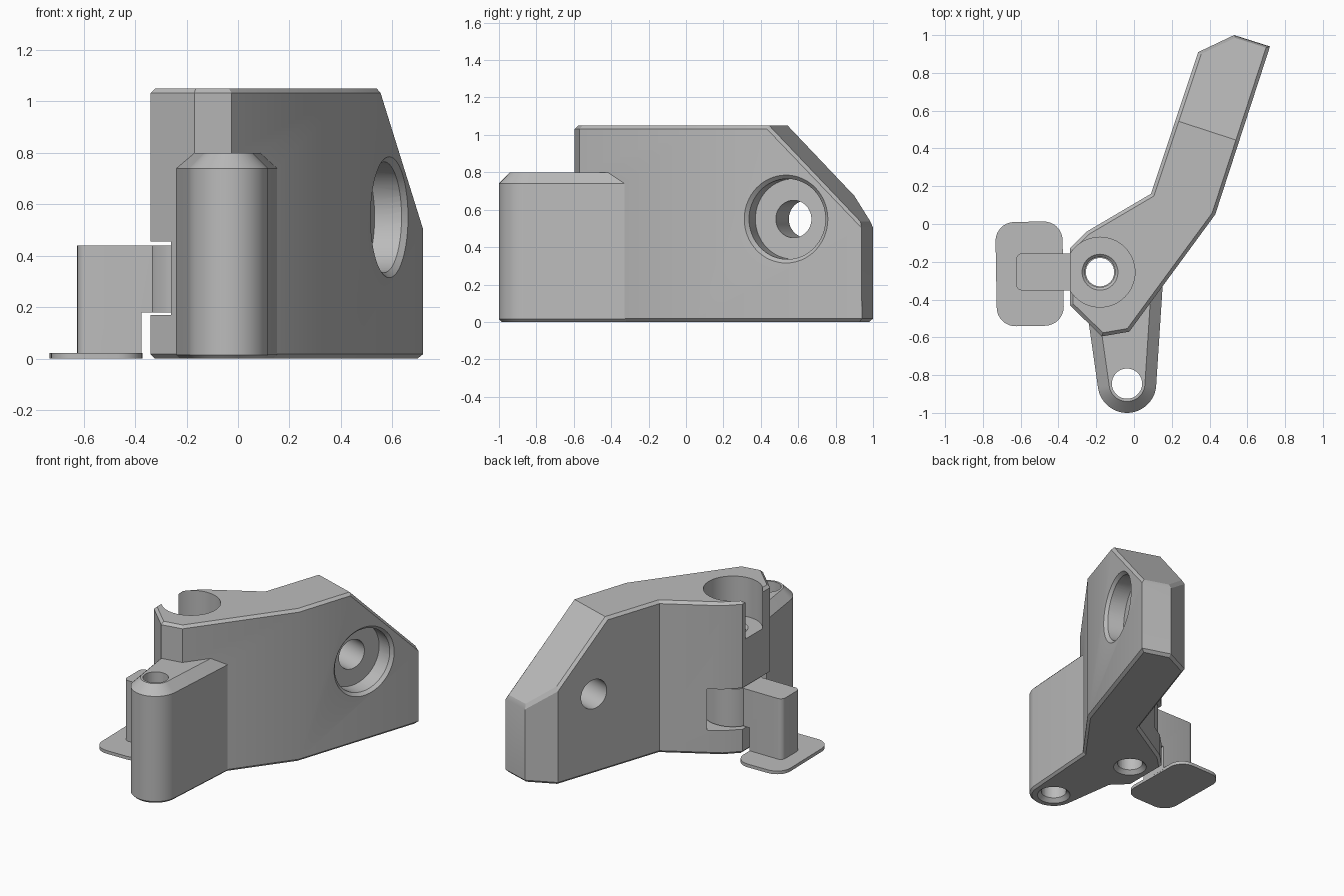
import bpy, bmesh, math
from mathutils import Matrix, Vector

if "Cube" in bpy.data.objects:
    bpy.data.objects.remove(bpy.data.objects["Cube"], do_unlink=True)

grey = bpy.data.materials.new("plain_grey")
grey.use_nodes = True
grey.diffuse_color = (0.5, 0.5, 0.5, 1)
grey.node_tree.nodes["Principled BSDF"].inputs["Base Color"].default_value = (0.5, 0.5, 0.5, 1)


def make(name, bm):
    bmesh.ops.recalc_face_normals(bm, faces=bm.faces)
    mesh = bpy.data.meshes.new(name)
    bm.to_mesh(mesh)
    bm.free()
    mesh.materials.append(grey)
    ob = bpy.data.objects.new(name, mesh)
    bpy.context.collection.objects.link(ob)
    return ob


def prism(outline, depth):
    """Extrude a closed 3D outline along a vector."""
    bm = bmesh.new()
    face = bm.faces.new([bm.verts.new(p) for p in outline])
    new = bmesh.ops.extrude_face_region(bm, geom=[face], use_keep_orig=True)["geom"]
    bmesh.ops.translate(bm, vec=depth, verts=[v for v in new if isinstance(v, bmesh.types.BMVert)])
    bmesh.ops.recalc_face_normals(bm, faces=bm.faces)
    return bm


def bevel(bm, test, size, segments=1):
    edges = [e for e in bm.edges if test(e)]
    bmesh.ops.bevel(bm, geom=edges, offset=size, segments=segments, profile=0.5,
                    affect='EDGES', clamp_overlap=True)


def cone(name, start, axis, length, r1, r2=None):
    """Cylinder or cone from a start point along an axis."""
    axis = Vector(axis).normalized()
    bm = bmesh.new()
    place = Matrix.Translation(Vector(start) + axis * length / 2) @ \
        axis.to_track_quat('Z', 'Y').to_matrix().to_4x4()
    bmesh.ops.create_cone(bm, cap_ends=True, segments=64, radius1=r1,
                          radius2=r1 if r2 is None else r2, depth=length, matrix=place)
    return make(name, bm)


def combine(ob, other, operation):
    mod = ob.modifiers.new("join", 'BOOLEAN')
    mod.object, mod.operation, mod.solver = other, operation, 'EXACT'
    bpy.context.view_layer.objects.active = ob
    bpy.ops.object.modifier_apply(modifier=mod.name)
    bpy.data.objects.remove(other, do_unlink=True)


def is_vertical(e):
    d = (e.verts[0].co - e.verts[1].co).normalized()
    return abs(d.z) > 0.99


def cap_edge(e):
    """Edges between a wall and a top, sloped or bottom face."""
    return sum(abs(f.normal.z) > 0.5 for f in e.link_faces) == 1


# Bent body with its back end cut down at 45 degrees
arm = Vector((0.31, 0.95, 0)).normalized()
side = Vector((0.95, -0.31, 0)).normalized()
outline = [(0.53, 1.0), (0.34, 0.91), (0.09, 0.16), (-0.25, -0.04), (-0.34, -0.13),
           (-0.34, -0.43), (-0.17, -0.595), (-0.025, -0.57), (0.43, 0.05), (0.72, 0.94)]
bm = prism([(x, y, 0) for x, y in outline], (0, 0, 1.05))
cut = bmesh.ops.bisect_plane(bm, geom=bm.verts[:] + bm.edges[:] + bm.faces[:],
                             plane_co=arm * 0.59 + Vector((0, 0, 1.05)),
                             plane_no=arm + Vector((0, 0, 1)), clear_outer=True)
bmesh.ops.contextual_create(bm, geom=[e for e in cut["geom_cut"] if isinstance(e, bmesh.types.BMEdge)])
bmesh.ops.recalc_face_normals(bm, faces=bm.faces)
bevel(bm, cap_edge, 0.018)
body = make("body", bm)

# Rounded front lug with a wide top chamfer
lug = [(0.16, -0.2), (-0.25, -0.45)]
for i in range(25):
    a = math.radians(187 + i * 166 / 24)
    lug.append((-0.037 + 0.155 * math.cos(a), -0.845 + 0.155 * math.sin(a)))
bm = prism([(x, y, 0) for x, y in lug], (0, 0, 0.8))
bevel(bm, lambda e: all(v.co.z > 0.79 for v in e.verts), 0.06)
bevel(bm, lambda e: all(v.co.z < 0.01 for v in e.verts), 0.015)
combine(body, make("lug", bm), 'UNION')

# Pivot well, hinge pocket and vertical holes
up = (0, 0, 1)
px, py = -0.18, -0.255
lx, ly = -0.037, -0.845
cuts = [((px, py, 0.78), up, 0.4, 0.185), ((px, py, 0.17), up, 0.285, 0.265),
        ((px, py, -0.1), up, 1.0, 0.08), ((px, py, 0.76), up, 0.03, 0.075, 0.105),
        ((px, py, -0.01), up, 0.04, 0.115, 0.075),
        ((lx, ly, -0.1), up, 1.2, 0.08), ((lx, ly, -0.01), up, 0.04, 0.115, 0.075)]
# Counterbored hole across the arm
hole = Vector((0.588, 0.535, 0.55))
cuts += [(hole + side * 0.1, -side, 0.23, 0.215), (hole + side * 0.01, -side, 0.035, 0.245, 0.21),
         (hole, -side, 0.6, 0.1)]
for c in cuts:
    combine(body, cone("cutter", *c), 'DIFFERENCE')

# Hinged foot: L-shaped leg, barrel in the pocket and a thin pad
leg = [(-0.625, 0.01), (-0.375, 0.01), (-0.375, 0.18), (-0.3, 0.18), (-0.3, 0.44), (-0.625, 0.44)]
bm = prism([(x, -0.352, z) for x, z in leg], (0, 0.197, 0))
bevel(bm, lambda e: is_vertical(e) and e.verts[0].co.x < -0.6, 0.035, 5)
foot = make("hinged_leg", bm)
combine(foot, cone("barrel", (px, py, 0.18), up, 0.26, 0.18), 'UNION')
combine(foot, cone("cutter", (px, py, 0.1), up, 0.5, 0.075), 'DIFFERENCE')

pad = [(-0.73, -0.54), (-0.375, -0.54), (-0.375, 0.012), (-0.73, 0.012)]
bm = prism([(x, y, 0) for x, y in pad], (0, 0, 0.022))
bmesh.ops.rotate(bm, verts=bm.verts, cent=(-0.55, -0.26, 0),
                 matrix=Matrix.Rotation(math.radians(1), 3, 'Z'))
bevel(bm, is_vertical, 0.1, 8)
pad_ob = make("foot_pad", bm)

# Smooth round surfaces, keep crisp edges
for ob in (body, foot, pad_ob):
    bpy.ops.object.select_all(action='DESELECT')
    ob.select_set(True)
    bpy.context.view_layer.objects.active = ob
    bpy.ops.object.shade_smooth_by_angle(angle=math.radians(20))
